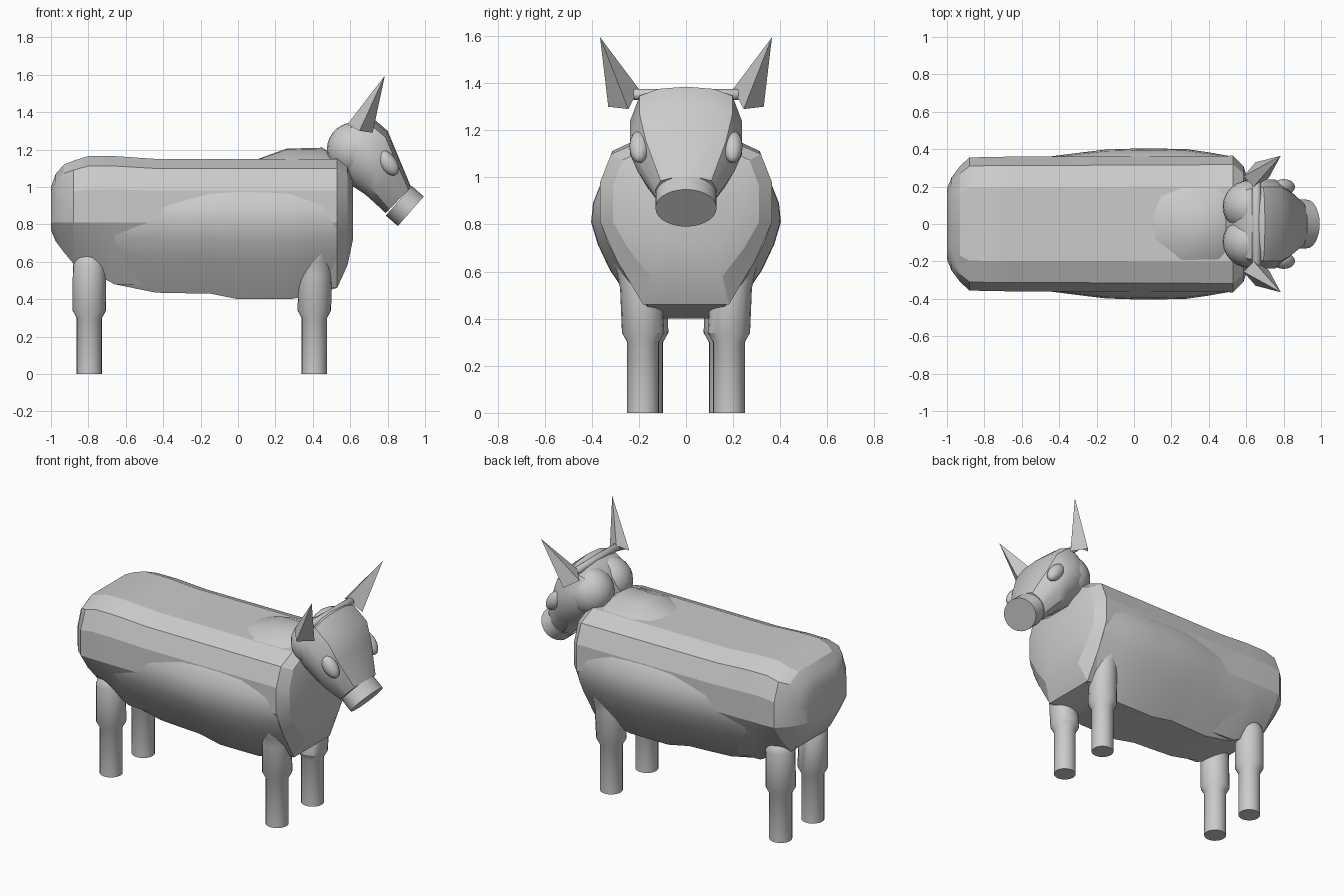
import bpy, bmesh, math
from mathutils import Vector, Matrix

if "Cube" in bpy.data.objects:
    bpy.data.objects.remove(bpy.data.objects["Cube"])


def finish(bm, name, angle=25):
    bmesh.ops.recalc_face_normals(bm, faces=bm.faces)
    me = bpy.data.meshes.new(name)
    bm.to_mesh(me)
    bm.free()
    ob = bpy.data.objects.new(name, me)
    bpy.context.collection.objects.link(ob)
    bpy.ops.object.select_all(action='DESELECT')
    ob.select_set(True)
    bpy.context.view_layer.objects.active = ob
    bpy.ops.object.shade_smooth_by_angle(angle=math.radians(angle))
    return ob


def skin(rings, name, angle=25):
    """Bridge a list of equal-length point rings and cap both ends."""
    bm = bmesh.new()
    vs = [[bm.verts.new(p) for p in r] for r in rings]
    n = len(vs[0])
    for a, b in zip(vs, vs[1:]):
        for i in range(n):
            j = (i + 1) % n
            bm.faces.new((a[i], a[j], b[j], b[i]))
    bm.faces.new(vs[0])
    bm.faces.new(vs[-1])
    return finish(bm, name, angle)


def loft(sections, half, name, angle=25):
    """Sections: (top xz, middle xz, bottom xz, half width); half: (width, height -1..1)."""
    ring = half + [(-w, t) for w, t in reversed(half) if w > 0]
    rings = []
    for top, mid, bot, width in sections:
        top, mid, bot = Vector(top), Vector(mid), Vector(bot)
        pts = []
        for w, t in ring:
            p = mid.lerp(top, t) if t >= 0 else mid.lerp(bot, -t)
            pts.append((p.x, w * width, p.y))
        rings.append(pts)
    return skin(rings, name, angle)


# Torso: straight faceted barrel with domed rump and chest: x, top, bottom, half width
torso = [(-1.0, 1.0, .77, .19), (-.975, 1.07, .71, .25), (-.93, 1.12, .65, .31),
         (-.88, 1.14, .59, .355), (-.8, 1.165, .555, .358), (-.66, 1.165, .48, .36),
         (-.44, 1.15, .47, .36), (.53, 1.15, .46, .365), (.585, 1.12, .58, .31),
         (.615, 1.03, .72, .22)]
loft([((x, t), (x, .81), (x, b), w) for x, t, b, w in torso],
     [(.5, -1), (.8, -.47), (1, 0), (1, .5), (.87, .85), (.55, 1)], "body", 20)

# Belly bulging out of the lower half of the barrel
belly = [(-.66, .48, .35), (-.44, .435, .362), (-.3, .432, .38), (-.15, .43, .398),
         (0, .40, .403), (.15, .40, .403), (.28, .40, .40), (.4, .425, .383), (.53, .46, .36)]
loft([((x, 1.08), (x, .81), (x, b), w) for x, b, w in belly],
     [(.45, -1), (.8, -.5), (.93, -.23), (1, 0), (.98, .3), (.9, .6), (.7, 1)], "belly", 40)

# Withers, melting into the back
withers = [(.08, 1.14, .27), (.26, 1.205, .27), (.45, 1.21, .26), (.55, 1.15, .2)]
loft([((x, t), (x, 1.1), (x, 1.0), w) for x, t, w in withers],
     [(1.1, -1), (1, 0), (.7, .5), (.3, .95), (0, 1)], "withers", 40)

# Head: tapering from round skull to snout
head = [((.52, 1.25), (.48, 1.16), .14), ((.56, 1.31), (.52, 1.11), .20),
        ((.62, 1.355), (.565, 1.05), .225), ((.70, 1.385), (.62, 1.0), .237),
        ((.80, 1.30), (.68, .96), .237), ((.85, 1.18), (.725, .92), .205),
        ((.925, 1.0), (.79, .86), .13)]
loft([(t, Vector(t).lerp(Vector(b), .5), b, w) for t, b, w in head],
     [(.4, -1), (.8, -.72), (1, -.2), (1, .25), (.83, .8), (.5, .95), (0, 1)], "head", 35)


def ellipsoid(name, loc, scale, rot_y=0):
    bm = bmesh.new()
    bmesh.ops.create_uvsphere(bm, u_segments=24, v_segments=14, radius=1,
                              matrix=Matrix.LocRotScale(loc, Matrix.Rotation(rot_y, 3, 'Y'), scale))
    return finish(bm, name, 40)


# Snout disc
axis = Vector((.75, 0, -.66)).normalized()
up = Vector((.66, 0, .75)).normalized()
centre = Vector((.86, 0, .926))
circle = [2 * math.pi * i / 28 for i in range(28)]
skin([[centre + axis * d + Vector((0, .13 * math.cos(a), 0)) + up * (.105 * math.sin(a))
       for a in circle] for d in (0, .085)], "snout", 30)

# Bar joining the ears
bar = [2 * math.pi * i / 12 for i in range(12)]
skin([[(.655 + r * math.cos(a), y, 1.352 + r * math.sin(a)) for a in bar]
      for y, r in ((-.235, .012), (-.22, .024), (.22, .024), (.235, .012))], "ear_bar", 40)


def leg(name, x, y, s, rows):
    n = 20
    skin([[(x + dx + r * math.cos(2 * math.pi * i / n),
            s * (y + dy) + r * math.sin(2 * math.pi * i / n), z) for i in range(n)]
          for dx, dy, z, r in rows], name, 30)


front_rows = [(0, 0, 0, .068), (0, 0, .3, .068), (0, 0, .34, .09), (.005, .01, .53, .088),
              (.012, .035, .6, .078), (.02, .075, .65, .058), (.025, .1, .685, .03)]
hind_rows = [(0, 0, 0, .068), (0, 0, .3, .068), (0, 0, .34, .09), (0, .003, .58, .088),
             (0, .01, .62, .07), (0, .015, .65, .035)]

for s, side in ((-1, "right"), (1, "left")):
    # Legs
    leg("front_leg_" + side, .408, .182, s, front_rows)
    leg("hind_leg_" + side, -.795, .165, s, hind_rows)
    # Eyes and skull lobes
    ellipsoid("eye_" + side, (.80, s * .198, 1.13), (.08, .042, .045), math.radians(52))
    ellipsoid("skull_lobe_" + side, (.62, s * .095, 1.2), (.145, .14, .145))
    # Ears: pointed pyramids
    bm = bmesh.new()
    base = [bm.verts.new((x, s * y, z)) for x, y, z in
            ((.64, .20, 1.375), (.585, .255, 1.335), (.65, .33, 1.30), (.72, .245, 1.29))]
    tip = bm.verts.new((.785, s * .365, 1.595))
    bm.faces.new(base)
    for i in range(4):
        bm.faces.new((base[i], base[(i + 1) % 4], tip))
    finish(bm, "ear_" + side, 10)
